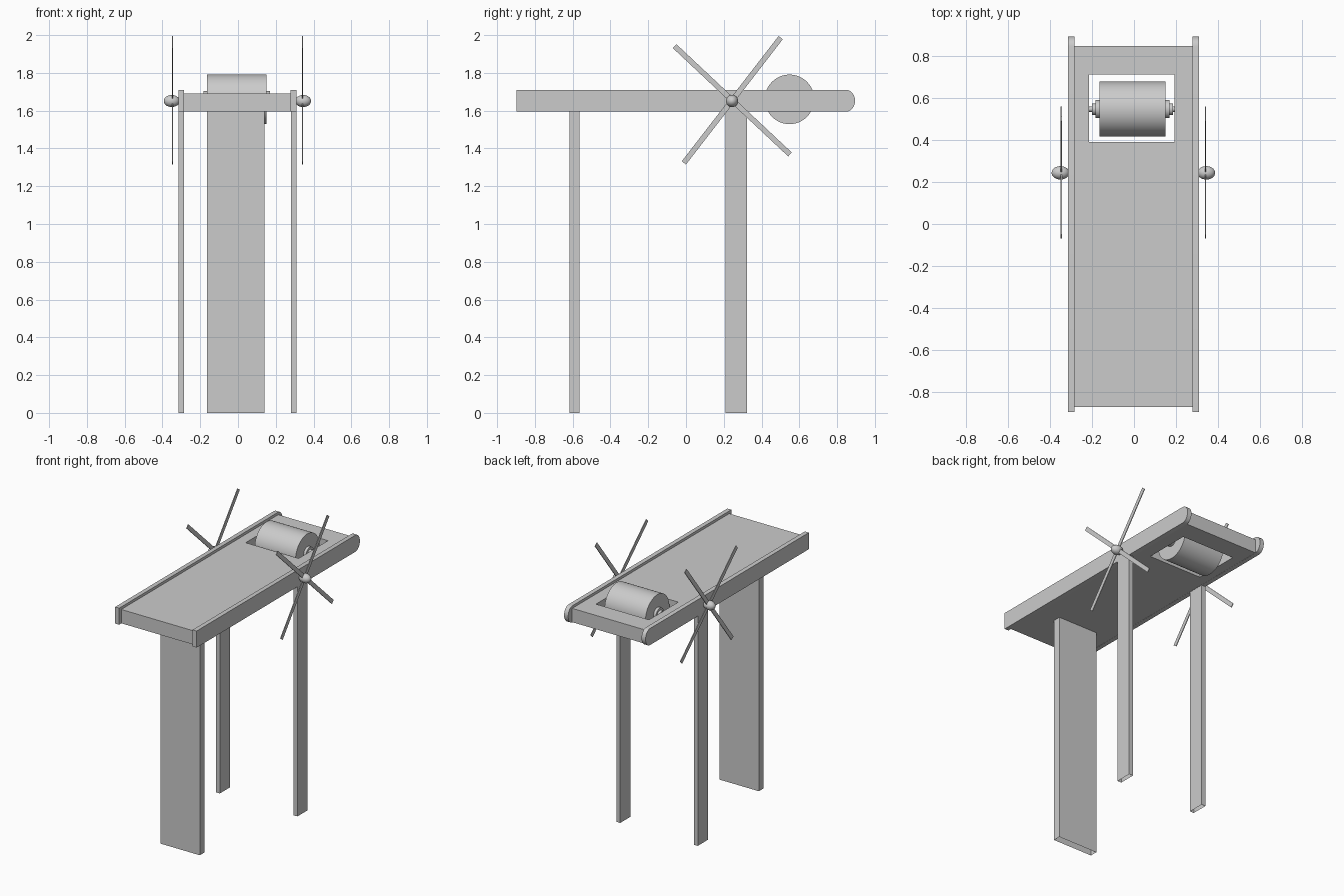
import bpy, bmesh, math
from mathutils import Matrix

cube = bpy.data.objects.get("Cube")
if cube:
    bpy.data.objects.remove(cube)

grey = bpy.data.materials.new("plain grey")
grey.use_nodes = True
COLOR = (0.6, 0.6, 0.6, 1)
grey.diffuse_color = COLOR
grey.node_tree.nodes["Principled BSDF"].inputs["Base Color"].default_value = COLOR

MID = -0.003  # centre line of the deck


def finish(name, bm, smooth=False):
    bmesh.ops.recalc_face_normals(bm, faces=bm.faces)
    mesh = bpy.data.meshes.new(name)
    bm.to_mesh(mesh)
    bm.free()
    mesh.materials.append(grey)
    ob = bpy.data.objects.new(name, mesh)
    bpy.context.collection.objects.link(ob)
    if smooth:
        bpy.ops.object.select_all(action='DESELECT')
        ob.select_set(True)
        bpy.context.view_layer.objects.active = ob
        bpy.ops.object.shade_smooth_by_angle(angle=math.radians(35))
    return ob


def box(name, x, y, z, open_bottom=False):
    bm = bmesh.new()
    bmesh.ops.create_cube(bm, size=1)
    for v in bm.verts:
        v.co = [lo if c < 0 else hi for c, (lo, hi) in zip(v.co, (x, y, z))]
    if open_bottom:
        low = min(bm.faces, key=lambda f: f.calc_center_median().z)
        bmesh.ops.delete(bm, geom=[low], context='FACES_ONLY')
    return finish(name, bm)


def extrude_faces(bm, faces, vec):
    res = bmesh.ops.extrude_face_region(bm, geom=faces, use_keep_orig=True)
    verts = [g for g in res["geom"] if isinstance(g, bmesh.types.BMVert)]
    bmesh.ops.translate(bm, verts=verts, vec=vec)


# deck slab with a rectangular opening for the roller
bm = bmesh.new()
xs, ys = (-0.288, -0.214, 0.193, 0.282), (-0.874, 0.39, 0.712, 0.85)
grid = [[bm.verts.new((x, y, 1.596)) for y in ys] for x in xs]
for i in range(3):
    for j in range(3):
        if (i, j) != (1, 1):
            bm.faces.new((grid[i][j], grid[i + 1][j], grid[i + 1][j + 1], grid[i][j + 1]))
extrude_faces(bm, bm.faces[:], (0, 0, 0.096))
bmesh.ops.dissolve_limit(bm, angle_limit=0.01, verts=bm.verts, edges=bm.edges)
finish("deck", bm)

# wide front leg and two narrow rear legs, open underneath
box("front_leg", (-0.164, 0.139), (-0.617, -0.565), (0, 1.6), True)

for side, s in (("left", 1), ("right", -1)):
    box(side + "_rear_leg", sorted((MID + s * 0.283, MID + s * 0.313)),
        (0.209, 0.322), (0, 1.6), True)

    # side rail with a rounded back end
    bm = bmesh.new()
    profile = [(-0.897, 1.71), (-0.897, 1.595)]
    for k in range(13):
        a = -math.pi / 2 + math.pi * k / 12
        profile.append((0.847 + 0.048 * math.cos(a), 1.6525 + 0.0575 * math.sin(a)))
    face = bm.faces.new([bm.verts.new((MID + s * 0.282, y, z)) for y, z in profile])
    extrude_faces(bm, [face], (s * 0.031, 0, 0))
    finish(side + "_rail", bm, True)

    # crossed thin fan blades
    bm = bmesh.new()
    for angle in (43.2, -52.3):
        m = (Matrix.Translation((MID + s * 0.344, 0.245, 1.655))
             @ Matrix.Rotation(math.radians(-angle), 4, 'X')
             @ Matrix.Diagonal((0.005, 0.838, 0.028, 1)))
        bmesh.ops.create_cube(bm, size=1, matrix=m)
    finish(side + "_fan_blades", bm)

    # egg-shaped hub
    bm = bmesh.new()
    m = (Matrix.Translation((MID + s * 0.348, 0.244, 1.651))
         @ Matrix.Diagonal((0.042, 0.032, 0.032, 1))
         @ Matrix.Rotation(math.pi / 2, 4, 'Y'))
    bmesh.ops.create_uvsphere(bm, u_segments=24, v_segments=14, radius=1, matrix=m)
    finish(side + "_fan_hub", bm, True)


# roller with stepped axle ends
def roller(name, radius, half):
    bm = bmesh.new()
    m = (Matrix.Translation((-0.007, 0.548, 1.66))
         @ Matrix.Rotation(math.pi / 2, 4, 'Y'))
    bmesh.ops.create_cone(bm, cap_ends=True, segments=48, radius1=radius,
                          radius2=radius, depth=2 * half, matrix=m)
    finish(name, bm, True)


roller("roller", 0.131, 0.157)
roller("roller_flange", 0.043, 0.176)
roller("axle_collar", 0.027, 0.194)
roller("axle_pin", 0.013, 0.208)
